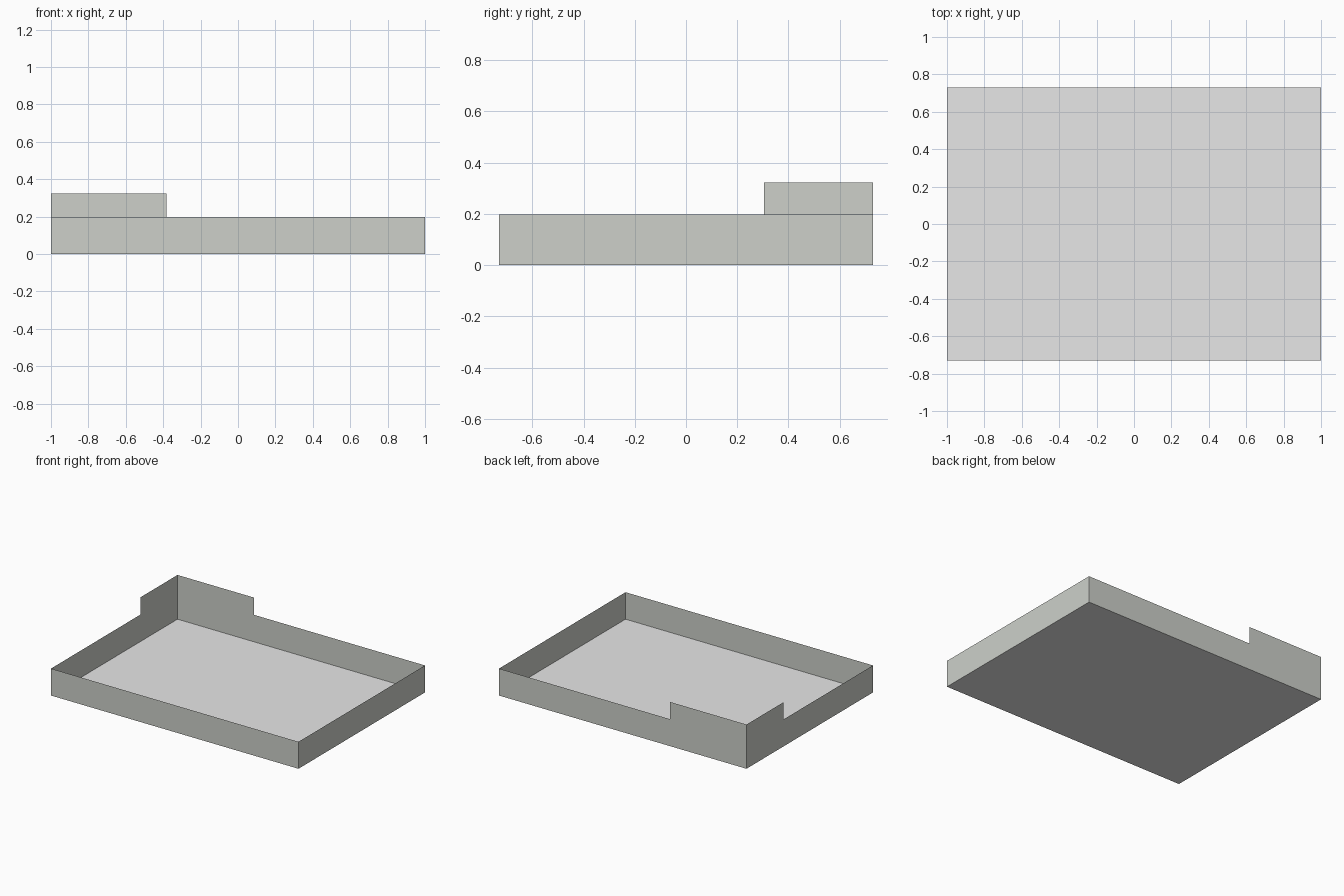
import bpy
import bmesh

cube = bpy.data.objects.get("Cube")
if cube:
    bpy.data.objects.remove(cube, do_unlink=True)

HALF_X, HALF_Y = 1.0, 0.73      # tray half sizes
RIM, TALL = 0.197, 0.323        # low rim and raised corner heights
STEP_X, STEP_Y = -0.383, 0.305  # where the raised corner ends


def make_material(name, color):
    mat = bpy.data.materials.new(name)
    mat.use_nodes = True
    mat.diffuse_color = color
    mat.node_tree.nodes["Principled BSDF"].inputs["Base Color"].default_value = color
    return mat


def make_sheet(name, points, mat):
    """One flat sheet bounded by the given outline."""
    bm = bmesh.new()
    bm.faces.new([bm.verts.new(p) for p in points])
    mesh = bpy.data.meshes.new(name)
    bm.to_mesh(mesh)
    bm.free()
    mesh.materials.append(mat)
    obj = bpy.data.objects.new(name, mesh)
    bpy.context.collection.objects.link(obj)
    return obj


def low_profile(a, b):
    return [(a, 0), (b, 0), (b, RIM), (a, RIM)]


def stepped_profile(low, step, tall):
    return [(low, 0), (tall, 0), (tall, TALL), (step, TALL), (step, RIM), (low, RIM)]


floor_mat = make_material("light grey", (0.8, 0.8, 0.8, 1))
wall_mat = make_material("warm grey", (0.61, 0.63, 0.59, 1))

# Floor
make_sheet("floor", [(-HALF_X, -HALF_Y, 0), (HALF_X, -HALF_Y, 0),
                     (HALF_X, HALF_Y, 0), (-HALF_X, HALF_Y, 0)], floor_mat)

# Front and back walls, the back one stepping up at its -x end
make_sheet("front_wall",
           [(x, -HALF_Y, z) for x, z in low_profile(-HALF_X, HALF_X)], wall_mat)
make_sheet("back_wall",
           [(x, HALF_Y, z) for x, z in stepped_profile(HALF_X, STEP_X, -HALF_X)], wall_mat)

# Side walls, the -x one stepping up at its back end
make_sheet("left_wall",
           [(HALF_X, y, z) for y, z in low_profile(-HALF_Y, HALF_Y)], wall_mat)
make_sheet("right_wall",
           [(-HALF_X, y, z) for y, z in reversed(stepped_profile(-HALF_Y, STEP_Y, HALF_Y))],
           wall_mat)
